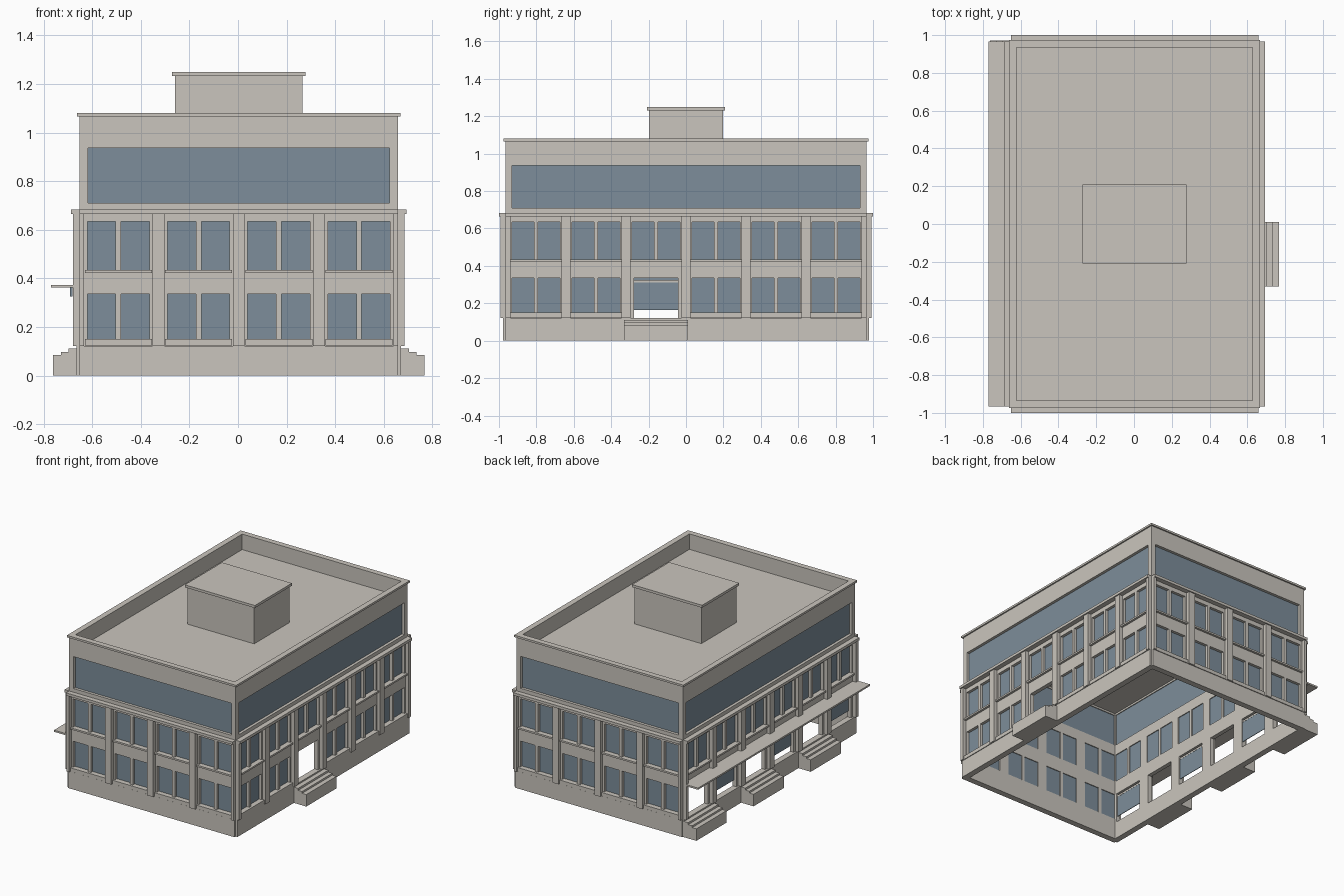
import bpy, bmesh
from math import pi
from mathutils import Matrix, Vector

if "Cube" in bpy.data.objects:
    bpy.data.objects.remove(bpy.data.objects["Cube"])


def material(name, rgb):
    m = bpy.data.materials.new(name)
    m.use_nodes = True
    m.diffuse_color = (*rgb, 1)
    m.node_tree.nodes["Principled BSDF"].inputs["Base Color"].default_value = (*rgb, 1)
    return m


STONE = material("warm grey stone", (0.59, 0.56, 0.51))
GLASS = material("blue grey glass", (0.205, 0.27, 0.325))
SHIFT = Matrix.Translation((0.003, 0, 0))


def finish(name, bm, mat, angle):
    me = bpy.data.meshes.new(name)
    bm.to_mesh(me)
    bm.free()
    me.materials.append(mat)
    ob = bpy.data.objects.new(name, me)
    ob.matrix_world = SHIFT @ Matrix.Rotation(angle, 4, "Z")
    bpy.context.collection.objects.link(ob)
    return ob


def boxes(name, spans, mat=STONE, angle=0):
    """One object of boxes, each given as (x0, x1, y0, y1, z0, z1)."""
    bm = bmesh.new()
    for x0, x1, y0, y1, z0, z1 in spans:
        size = Matrix.Diagonal((x1 - x0, y1 - y0, z1 - z0, 1))
        mid = Vector((x0 + x1, y0 + y1, z0 + z1)) / 2
        bmesh.ops.create_cube(bm, size=1, matrix=Matrix.Translation(mid) @ size)
    if spans:
        return finish(name, bm, mat, angle)
    bm.free()


def pierced_wall(name, half, depth, top, holes, angle):
    """Wall sheet with rectangular holes, thickened inwards."""
    us = sorted({-half, half} | {round(u, 4) for h in holes for u in h[:2]})
    zs = sorted({0, top} | {z for h in holes for z in h[2:]})
    bm = bmesh.new()
    verts = {}

    def vert(u, z):
        if (u, z) not in verts:
            verts[u, z] = bm.verts.new((u, -depth, z))
        return verts[u, z]

    for a, b in zip(us, us[1:]):
        for c, d in zip(zs, zs[1:]):
            u, z = (a + b) / 2, (c + d) / 2
            if not any(h[0] < u < h[1] and h[2] < z < h[3] for h in holes):
                bm.faces.new([vert(a, c), vert(b, c), vert(b, d), vert(a, d)])
    ob = finish(name, bm, STONE, angle)
    mod = ob.modifiers.new("thickness", "SOLIDIFY")
    mod.thickness = THICK
    mod.offset = -1


HX, HY, TOP, THICK = 0.655, 0.965, 1.07, 0.03
BASE, LEDGE, HEAD = 0.122, 0.665, 0.335


def facade(side, angle, half, depth, bays, pitch, doors=(), shops=()):
    along = half if depth == HY else half - THICK
    start = -pitch * (bays - 1) / 2
    holes, panes, sills, bars = [], [], [], []

    def pane(u0, u1, z0, z1, back=0.02):
        panes.append((u0, u1, back - depth, back + 0.004 - depth, z0, z1))

    # paired windows on both floors, or doors and shop windows below
    for i in range(bays):
        c = start + i * pitch
        floors = [(0.435, 0.635), (0.15, HEAD)]
        if i in doors or i in shops:
            floors.pop()
            holes.append((c - 0.117, c + 0.117, BASE, HEAD))
            if i in shops:
                pane(c - 0.117, c + 0.117, 0.165, 0.315)
                bars.append((c - 0.117, c + 0.117, 0.01 - depth, 0.025 - depth, 0.312, 0.325))
        for z0, z1 in floors:
            for s in (-1, 1):
                u0, u1 = sorted((c + s * 0.011, c + s * 0.128))
                holes.append((u0, u1, z0, z1))
                pane(u0, u1, z0, z1)
            drop = 0.012 if z0 > HEAD else 0.026
            sills.append((c - 0.138, c + 0.138, -depth - 0.016, -depth, z0 - drop, z0))

    # long clerestory window
    wide = half - 0.035
    holes.append((-wide, wide, 0.71, 0.937))
    pane(-wide, wide, 0.71, 0.937)

    pierced_wall(side + "_wall", along, depth, TOP, holes, angle)
    boxes(side + "_window_glass", panes, GLASS, angle)
    boxes(side + "_window_sills", sills, STONE, angle)
    boxes(side + "_shop_window_bars", bars, STONE, angle)

    # pilasters, plinth and middle ledge
    pilasters = []
    for i in range(bays + 1):
        u = start + (i - 0.5) * pitch
        pilasters.append((max(u - 0.024, -half), min(u + 0.024, half),
                          -depth - 0.026, -depth, BASE, LEDGE))
    boxes(side + "_pilasters", pilasters, STONE, angle)
    boxes(side + "_plinth", [(-half, half, -depth - 0.013, -depth, 0, BASE)], STONE, angle)
    boxes(side + "_ledge", [(-half, half, -depth - 0.035, -depth, LEDGE, 0.684)], STONE, angle)

    # entrance steps
    steps = []
    for i in doors:
        c = start + i * pitch
        for out, z in ((0.11, 0.085), (0.077, 0.098), (0.046, 0.112)):
            steps.append((c - 0.17, c + 0.17, -depth - out, -depth, 0, z))
    boxes(side + "_entrance_steps", steps, STONE, angle)


facade("front", 0, HX, HY, 4, 0.33)
facade("back", pi, HX, HY, 4, 0.33)
facade("right", pi / 2, HY, HX, 6, 0.321, doors=[2])
facade("left", -pi / 2, HY, HX, 6, 0.321, doors=[0, 2, 4], shops=[1, 3, 5])

# canopy over the left entrances, with a slim hanging strip
boxes("left_canopy", [(-0.773, -HX, -HY, HY, 0.362, 0.374)])
boxes("canopy_glass_strips", [(-0.694, -0.684, c - 0.117, c + 0.117, 0.325, 0.362)
                              for c in (-0.8025, -0.1605, 0.4815)], GLASS)

# parapet coping and roof
ix, iy, ox, oy = HX - THICK, HY - THICK, HX + 0.01, HY + 0.01
boxes("parapet_coping", [(-ox, ox, -oy, -iy, 1.066, 1.08), (-ox, ox, iy, oy, 1.066, 1.08),
                         (-ox, -ix, -iy, iy, 1.066, 1.08), (ix, ox, -iy, iy, 1.066, 1.08)])
boxes("roof", [(-ix, ix, -iy, iy, 0.95, 0.97)])

# rooftop plant room
boxes("rooftop_room", [(-0.262, 0.262, -0.197, 0.197, 0.97, 1.232)])
boxes("rooftop_room_cap", [(-0.275, 0.275, -0.208, 0.208, 1.232, 1.25)])
